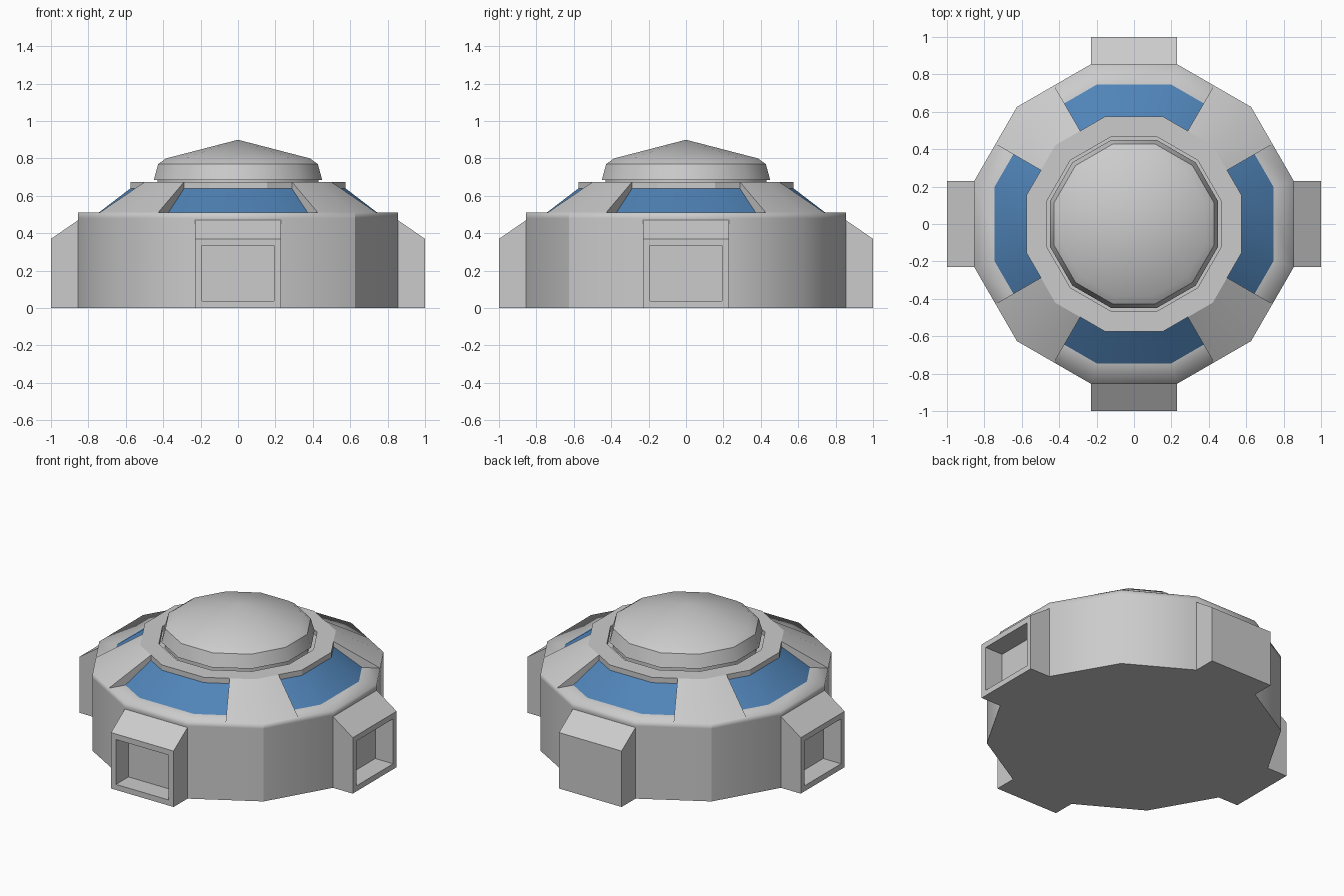
import bpy, bmesh
from math import radians, cos, sin, pi
from mathutils import Matrix, Vector

if "Cube" in bpy.data.objects:
    bpy.data.objects.remove(bpy.data.objects["Cube"])


def make_material(name, colour):
    mat = bpy.data.materials.new(name)
    mat.use_nodes = True
    mat.diffuse_color = colour
    mat.node_tree.nodes["Principled BSDF"].inputs["Base Color"].default_value = colour
    return mat


GREY = make_material("light grey", (0.6, 0.6, 0.6, 1))
BLUE = make_material("window blue", (0.08, 0.23, 0.48, 1))

CORNERS = list(range(15, 375, 30))     # twelve-sided plan
WALL, SILL, EAVE = 0.855, 0.51, 0.575  # flat-to-centre distances and sill height
ROOF = 0.675


def ring_point(angle, apothem, z):
    """Point at an angle on a twelve-sided ring given by its apothem."""
    off = (angle + 15) % 30 - 15
    r = apothem / cos(radians(off))
    return Vector((r * cos(radians(angle)), r * sin(radians(angle)), z))


def finish(bm, name, mat, angle=None):
    bmesh.ops.remove_doubles(bm, verts=bm.verts, dist=1e-5)
    bmesh.ops.recalc_face_normals(bm, faces=bm.faces)
    mesh = bpy.data.meshes.new(name)
    bm.to_mesh(mesh)
    bm.free()
    mesh.materials.append(mat)
    obj = bpy.data.objects.new(name, mesh)
    bpy.context.collection.objects.link(obj)
    if angle:
        bpy.ops.object.select_all(action="DESELECT")
        obj.select_set(True)
        bpy.context.view_layer.objects.active = obj
        bpy.ops.object.shade_smooth_by_angle(angle=radians(angle))
    return obj


def sweep(angles, profile, closed=False, solid=False):
    """Sweep an (apothem, height) profile through the given angles."""
    bm = bmesh.new()
    cols = [[bm.verts.new(ring_point(a, *p)) for p in profile] for a in angles]
    pairs = list(zip(cols, cols[1:]))
    if closed:
        pairs.append((cols[-1], cols[0]))
    n = len(profile)
    for a, b in pairs:
        for i in range(n if solid else n - 1):
            j = (i + 1) % n
            bm.faces.new((a[i], b[i], b[j], a[j]))
    if solid:
        bm.faces.new(cols[0])
        bm.faces.new(cols[-1])
    bmesh.ops.remove_doubles(bm, verts=bm.verts, dist=1e-5)
    bmesh.ops.dissolve_degenerate(bm, edges=bm.edges, dist=1e-5)
    return bm


# Base drum with a soft rim
bm = sweep(CORNERS, [(WALL, 0), (WALL, 0.48), (WALL, SILL), (0.7, SILL)], closed=True)
bm.faces.new([v for v in bm.verts if v.co.z < 0.001])
for f in bm.faces:
    f.smooth = True
for e in bm.edges:
    a, b = e.verts
    mid = (a.co + b.co) / 2
    upright = abs(a.co.z - b.co.z) > 0.01
    diagonal = abs(abs(mid.x) - abs(mid.y)) < 0.01 and mid.x * mid.y < 0
    e.smooth = not (mid.z < 0.001 or (upright and diagonal))
finish(bm, "base_drum", GREY)

# Recessed windows and the pillars between them
for k, side in enumerate(("left", "back", "right", "front")):
    turn = 90 * k
    window = sweep([turn + a for a in (-30, -15, 15, 30)], [(0.745, SILL), (EAVE, 0.64)])
    for f in window.faces:
        f.normal_update()
        if f.normal.z < 0:
            f.normal_flip()
    finish(window, side + "_window", BLUE, 35)
    pillar = sweep([turn + a for a in (30, 45, 60)],
                   [(WALL, SILL), (EAVE, ROOF), (EAVE, SILL)], solid=True)
    finish(pillar, f"roof_pillar_{k + 1}", GREY, 35)

# Flat roof collar with a groove around the dome
finish(sweep(CORNERS, [(0.5, 0.64), (EAVE, 0.64), (EAVE, ROOF), (0.465, ROOF),
                       (0.465, 0.645), (0.42, 0.645)], closed=True), "roof_collar", GREY)

# Dome
finish(sweep(CORNERS, [(0.43, 0.64), (0.43, 0.685), (0.45, 0.685), (0.427, 0.77),
                       (0.385, 0.8), (0, 0.9)], closed=True), "dome", GREY, 32)


def port(name, turn, open_front):
    """Sloped-top block on a wall, with an optional square recess."""
    bm = bmesh.new()
    outline = [(-1, 0), (-1, 0.37), (-WALL, 0.47), (-0.8, 0.47), (-0.8, 0)]
    ends = [[bm.verts.new((x, y, z)) for y, z in outline] for x in (-0.229, 0.229)]
    for end in ends:
        bm.faces.new(end)
    for i in range(len(outline)):
        j = (i + 1) % len(outline)
        bm.faces.new((ends[0][i], ends[0][j], ends[1][j], ends[1][i]))
    bmesh.ops.recalc_face_normals(bm, faces=bm.faces)
    if open_front:
        front = min(bm.faces, key=lambda f: f.calc_center_median().y)
        bmesh.ops.inset_individual(bm, faces=[front], thickness=0.052)
        moved = bmesh.ops.extrude_discrete_faces(bm, faces=[front])["faces"]
        bmesh.ops.translate(bm, verts=moved[0].verts, vec=(0, 0.13, 0))
    bmesh.ops.rotate(bm, verts=bm.verts, matrix=Matrix.Rotation(turn, 3, "Z"))
    finish(bm, name, GREY)


# Wall ports: the back one is plain
for k, side in enumerate(("front", "left", "back", "right")):
    port(side + "_port", k * pi / 2, side != "back")
